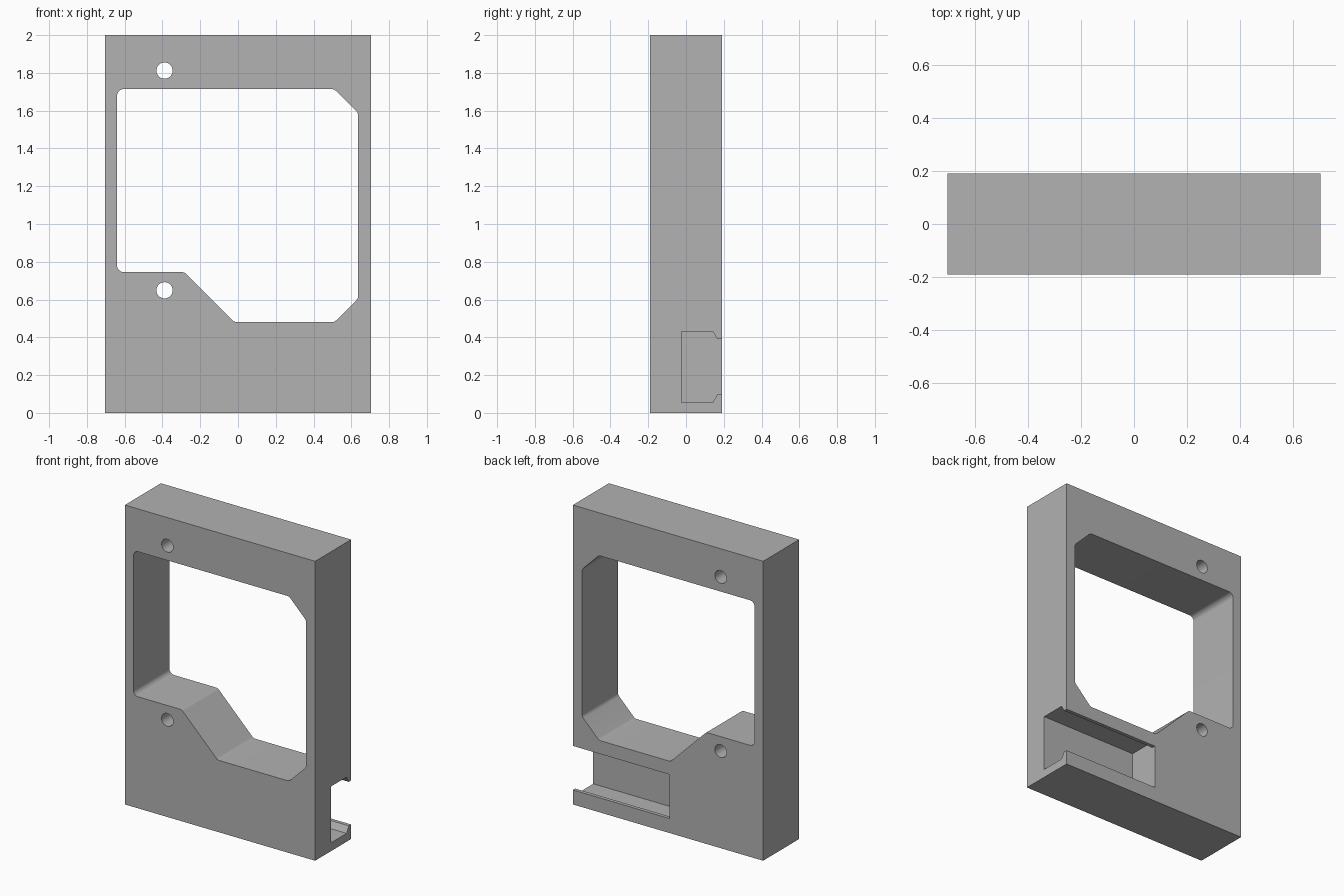
import bpy, bmesh, math
from mathutils import Vector

if "Cube" in bpy.data.objects:
    bpy.data.objects.remove(bpy.data.objects["Cube"], do_unlink=True)

HALF_W, HALF_D, HEIGHT = 0.703, 0.19, 2.0

grey = bpy.data.materials.new("plain_grey")
grey.use_nodes = True
grey.diffuse_color = (0.445, 0.445, 0.445, 1)
grey.node_tree.nodes["Principled BSDF"].inputs["Base Color"].default_value = grey.diffuse_color


def fillet(points, radius, steps=6):
    """Round every corner of a closed 2D outline."""
    out = []
    pts = [Vector(p) for p in points]
    for i, p in enumerate(pts):
        a = (pts[i - 1] - p).normalized()
        b = (pts[(i + 1) % len(pts)] - p).normalized()
        half = a.angle(b) / 2
        centre = p + (a + b).normalized() * radius / math.sin(half)
        start = p + a * radius / math.tan(half) - centre
        end = p + b * radius / math.tan(half) - centre
        for s in range(steps + 1):
            t = s / steps
            out.append(centre + (start * (1 - t) + end * t).normalized() * radius)
    return out


def prism(name, outline, place, start, end):
    """Extrude a 2D outline from start to end; place maps (u, v, depth) to 3D."""
    bm = bmesh.new()
    face = bm.faces.new([bm.verts.new(place(u, v, start)) for u, v in outline])
    new = bmesh.ops.extrude_face_region(bm, geom=[face])["geom"]
    shift = Vector(place(0, 0, end)) - Vector(place(0, 0, start))
    bmesh.ops.translate(bm, vec=shift, verts=[g for g in new if isinstance(g, bmesh.types.BMVert)])
    bmesh.ops.recalc_face_normals(bm, faces=bm.faces)
    mesh = bpy.data.meshes.new(name)
    bm.to_mesh(mesh)
    bm.free()
    mesh.materials.append(grey)
    obj = bpy.data.objects.new(name, mesh)
    bpy.context.collection.objects.link(obj)
    return obj


def along_y(u, v, d):
    return (u, d, v)


def along_x(u, v, d):
    return (d, u, v)


# Main block
body = prism("frame_body", [(-HALF_W, 0), (HALF_W, 0), (HALF_W, HEIGHT), (-HALF_W, HEIGHT)],
             along_y, -HALF_D, HALF_D)

# Large window with a step and chamfered corners
window = [(-0.64, 0.745), (-0.283, 0.745), (-0.018, 0.48), (0.51, 0.48),
          (0.636, 0.606), (0.636, 1.588), (0.51, 1.714), (-0.64, 1.714)]
cutters = [prism("window_cutter", fillet(window, 0.035), along_y, -0.4, 0.4)]

# Two round through holes
for z in (0.649, 1.812):
    ring = [(-0.389 + 0.043 * math.cos(a), z + 0.043 * math.sin(a))
            for a in (math.tau * i / 32 for i in range(32))]
    cutters.append(prism("hole_cutter", ring, along_y, -0.4, 0.4))

# Lipped slot in the back, open on the left side
mid = 0.244
upper = [(-0.025, 0.188), (0.142, 0.188), (0.166, 0.147), (0.3, 0.147)]
slot = [(y, mid + h) for y, h in upper] + [(y, mid - h) for y, h in reversed(upper)]
cutters.append(prism("slot_cutter", slot, along_x, -0.01, 0.9))

# Cut everything out of the block
for cutter in cutters:
    cutter.hide_render = True
    mod = body.modifiers.new(cutter.name, "BOOLEAN")
    mod.object = cutter
    mod.solver = "EXACT"

bpy.context.view_layer.update()
evaluated = body.evaluated_get(bpy.context.evaluated_depsgraph_get())
result = bpy.data.meshes.new_from_object(evaluated)
body.modifiers.clear()
body.data = result
for cutter in cutters:
    bpy.data.objects.remove(cutter, do_unlink=True)

bpy.ops.object.select_all(action="DESELECT")
body.select_set(True)
bpy.context.view_layer.objects.active = body
bpy.ops.object.shade_smooth_by_angle(angle=math.radians(30))
